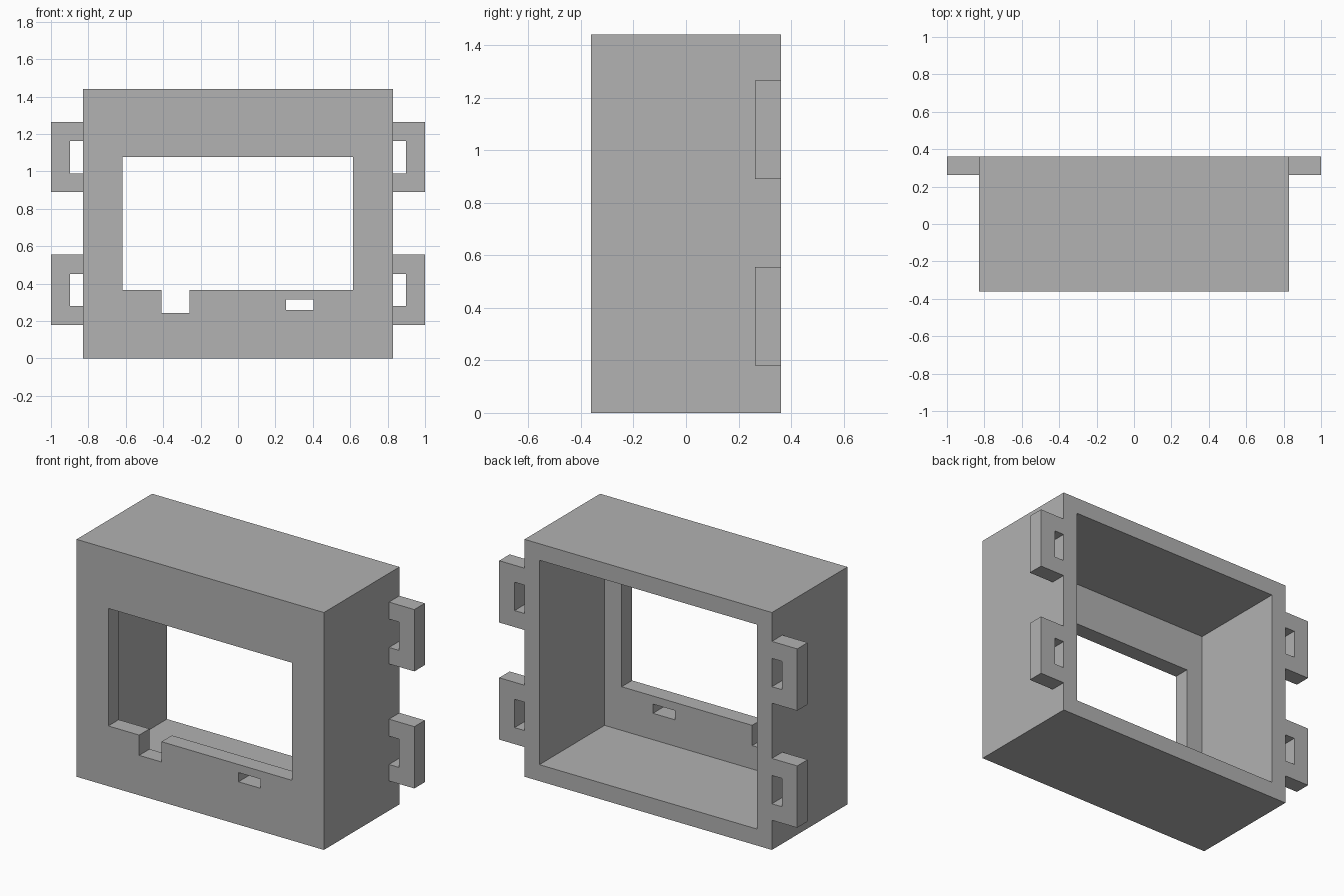
import bpy
import bmesh

if "Cube" in bpy.data.objects:
    bpy.data.objects.remove(bpy.data.objects["Cube"])

WIDTH, DEPTH, HEIGHT, WALL = 0.83, 0.362, 1.44, 0.1

grey = bpy.data.materials.new("plain_grey")
colour = (0.445, 0.445, 0.445, 1)
grey.use_nodes = True
grey.diffuse_color = colour
grey.node_tree.nodes["Principled BSDF"].inputs["Base Color"].default_value = colour


def prism(name, outline, y0, y1):
    """Extrude an (x, z) outline from y0 to y1."""
    bm = bmesh.new()
    face = bm.faces.new([bm.verts.new((x, y0, z)) for x, z in outline])
    ext = bmesh.ops.extrude_face_region(bm, geom=[face])
    moved = [v for v in ext["geom"] if isinstance(v, bmesh.types.BMVert)]
    bmesh.ops.translate(bm, verts=moved, vec=(0, y1 - y0, 0))
    bmesh.ops.recalc_face_normals(bm, faces=bm.faces)
    mesh = bpy.data.meshes.new(name)
    bm.to_mesh(mesh)
    bm.free()
    mesh.materials.append(grey)
    obj = bpy.data.objects.new(name, mesh)
    bpy.context.collection.objects.link(obj)
    return obj


def rect(x0, x1, z0, z1):
    return [(x0, z0), (x1, z0), (x1, z1), (x0, z1)]


def cut(target, cutter):
    cutter.hide_render = True
    mod = target.modifiers.new("cut", 'BOOLEAN')
    mod.operation = 'DIFFERENCE'
    mod.solver = 'EXACT'
    mod.object = cutter
    bpy.context.view_layer.objects.active = target
    bpy.ops.object.modifier_apply(modifier=mod.name)
    bpy.data.objects.remove(cutter)


# Case: box open at the back
case = prism("case", rect(-WIDTH, WIDTH, 0, HEIGHT), -DEPTH, DEPTH)
cut(case, prism("cavity_cutter",
                rect(-WIDTH + WALL, WIDTH - WALL, WALL, HEIGHT - WALL),
                -DEPTH + WALL, DEPTH + WALL))

# Front window with a notch in its sill
window = [(-0.617, 0.365), (-0.41, 0.365), (-0.41, 0.242), (-0.26, 0.242),
          (-0.26, 0.365), (0.615, 0.365), (0.615, 1.078), (-0.617, 1.078)]
cut(case, prism("window_cutter", window, -DEPTH - WALL, 0))

# Small slot below the window
cut(case, prism("slot_cutter", rect(0.257, 0.405, 0.26, 0.316), -DEPTH - WALL, 0))

# C-shaped mounting lugs at the back edges
for side, sign in (("left", 1), ("right", -1)):
    for level, z in (("lower", 0.18), ("upper", 0.89)):
        lug = [(WIDTH, 0), (1, 0), (1, 0.375), (WIDTH, 0.375),
               (WIDTH, 0.272), (0.897, 0.272), (0.897, 0.1), (WIDTH, 0.1)]
        prism(f"{side}_{level}_lug", [(sign * x, z + h) for x, h in lug],
              DEPTH - 0.1, DEPTH)
